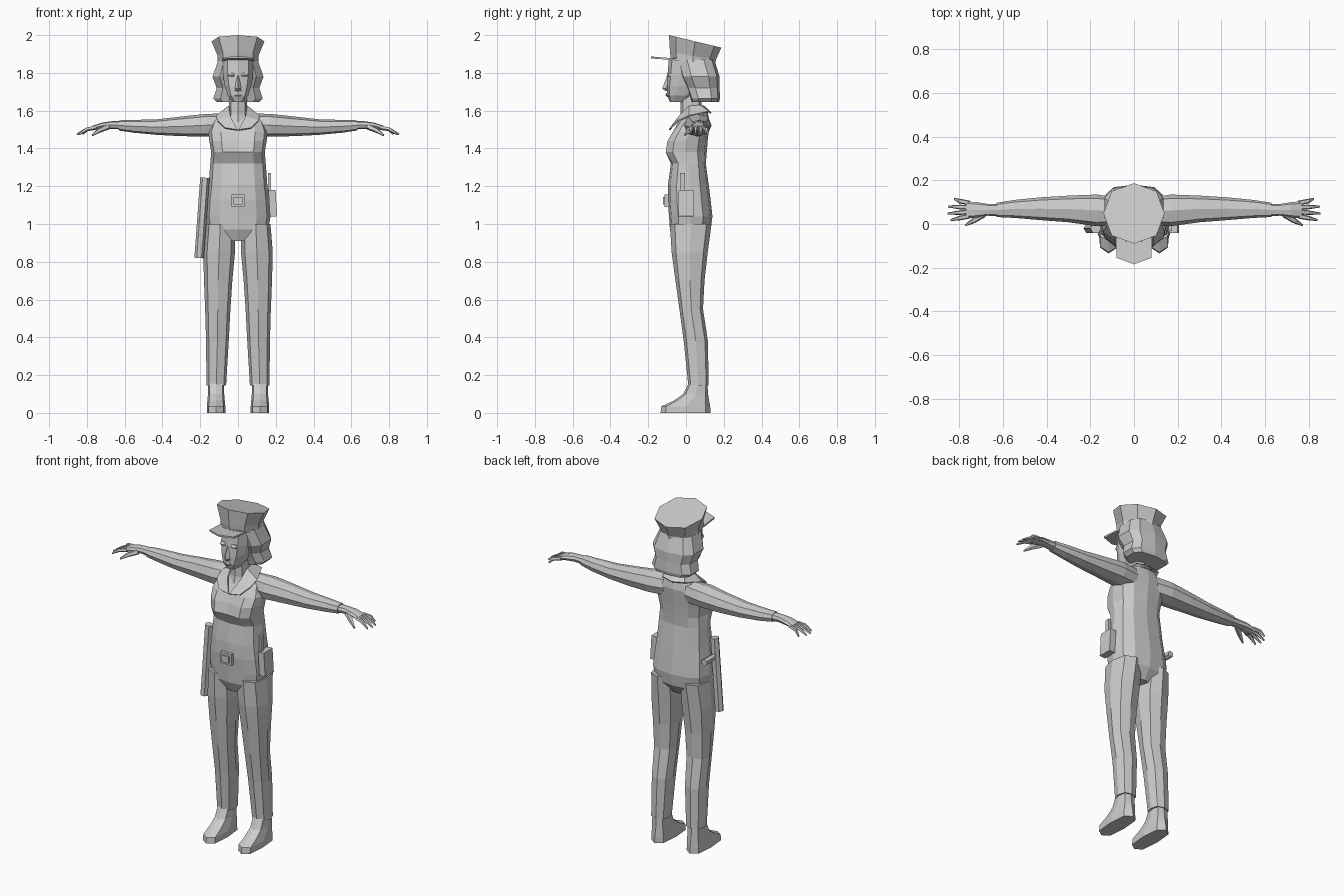
import bpy
import bmesh
import math
from mathutils import Vector, Matrix

default_cube = bpy.data.objects.get("Cube")
if default_cube:
    bpy.data.objects.remove(default_cube, do_unlink=True)

# One matte grey for the whole figure
grey = bpy.data.materials.new("plain grey")
grey.use_nodes = True
grey.diffuse_color = (0.6, 0.6, 0.6, 1)
shader = grey.node_tree.nodes["Principled BSDF"]
shader.inputs["Base Color"].default_value = grey.diffuse_color
shader.inputs["Roughness"].default_value = 0.9


def finish(name, bm, mirror=False):
    """Turn a bmesh into a flat-shaded object, optionally flipped to -x."""
    if mirror:
        bmesh.ops.scale(bm, verts=bm.verts, vec=(-1, 1, 1))
    bmesh.ops.recalc_face_normals(bm, faces=bm.faces)
    mesh = bpy.data.meshes.new(name)
    bm.to_mesh(mesh)
    bm.free()
    mesh.materials.append(grey)
    obj = bpy.data.objects.new(name, mesh)
    bpy.context.collection.objects.link(obj)
    return obj


def loft(name, rings, mirror=False):
    """Skin a closed body through rings of points and cap both ends."""
    bm = bmesh.new()
    loops = [[bm.verts.new(p) for p in ring] for ring in rings]
    count = len(loops[0])
    for low, high in zip(loops, loops[1:]):
        for i in range(count):
            j = (i + 1) % count
            bm.faces.new((low[i], low[j], high[j], high[i]))
    bm.faces.new(loops[0][::-1])
    bm.faces.new(loops[-1])
    return finish(name, bm, mirror)


def unit_ring(sides, power=0.8):
    """Boxy oval, starting at the front; yields (side, depth) pairs."""
    def soften(value):
        return math.copysign(abs(value) ** power, value) if abs(value) > 1e-6 else 0
    angles = [math.tau * i / sides for i in range(sides)]
    return [(soften(math.sin(a)), -soften(math.cos(a))) for a in angles]


def level(z, half, front, back, centre=0, sides=8, power=0.8, dip=0, tilt=0):
    """Horizontal ring; dip pulls its front centre in, tilt lowers its back."""
    mid, depth = (front + back) / 2, (back - front) / 2
    ring = [Vector((centre + half * u, mid + depth * v, z - tilt * depth * (v + 1)))
            for u, v in unit_ring(sides, power)]
    ring[0].y += dip
    return ring


def upright(x, z, half, front, back):
    """Ring across an arm that runs along x."""
    mid, depth = (front + back) / 2, (back - front) / 2
    return [Vector((x, mid + depth * v, z + half * u)) for u, v in unit_ring(8)]


def tube(name, points, radii, sides=6, mirror=False):
    """Tapered rod through a few points."""
    points = [Vector(p) for p in points]
    turn = (points[-1] - points[0]).to_track_quat("Z", "Y")
    rings = [[p + turn @ Vector((r * u, r * v, 0)) for u, v in unit_ring(sides, 1)]
             for p, r in zip(points, radii)]
    return loft(name, rings, mirror)


def box(name, centre, size, lean=0):
    bm = bmesh.new()
    place = (Matrix.Translation(centre) @ Matrix.Rotation(lean, 4, "Y")
             @ Matrix.Diagonal((*size, 1)))
    bmesh.ops.create_cube(bm, size=1, matrix=place)
    return finish(name, bm)


# Torso: height, half width, front, back, dip between the breasts
torso = [
    (0.91, 0.06, -0.06, 0.09, 0), (0.97, 0.16, -0.085, 0.13, 0),
    (1.04, 0.172, -0.09, 0.14, 0), (1.13, 0.165, -0.097, 0.13, 0),
    (1.21, 0.155, -0.095, 0.12, 0), (1.32, 0.147, -0.08, 0.105, 0),
    (1.38, 0.142, -0.12, 0.11, 0.02), (1.44, 0.152, -0.11, 0.115, 0.03),
    (1.49, 0.157, -0.078, 0.12, 0.01), (1.54, 0.14, -0.04, 0.125, 0),
    (1.59, 0.09, -0.01, 0.115, 0), (1.61, 0.05, 0, 0.09, 0),
]
loft("torso", [level(z, w, f, b, sides=12, dip=d) for z, w, f, b, d in torso])

# Neck and head
loft("neck", [level(z, w, f, b) for z, w, f, b in (
    (1.5, 0.06, -0.05, 0.08), (1.58, 0.05, -0.03, 0.085), (1.7, 0.045, -0.03, 0.08))])
loft("head", [level(z, w, f, b, sides=10) for z, w, f, b in (
    (1.645, 0.03, -0.085, 0), (1.68, 0.056, -0.1, 0.05), (1.73, 0.073, -0.102, 0.1),
    (1.79, 0.083, -0.098, 0.12), (1.88, 0.085, -0.09, 0.13))])
loft("nose", [level(z, w, f, -0.08, sides=4, power=1) for z, w, f in (
    (1.705, 0.016, -0.11), (1.717, 0.016, -0.126), (1.785, 0.008, -0.1))])
loft("lips", [level(z, w, f, -0.08, sides=6) for z, w, f in (
    (1.672, 0.012, -0.1), (1.682, 0.022, -0.108), (1.694, 0.012, -0.104))])

# Bobbed hair, pinched at the jaw
loft("hair", [level(z, w, f, b, sides=10, power=0.7) for z, w, f, b in (
    (1.645, 0.115, 0.025, 0.175), (1.665, 0.135, 0.02, 0.18), (1.72, 0.117, 0, 0.178),
    (1.78, 0.14, -0.03, 0.178), (1.87, 0.107, -0.05, 0.15))])

# Peaked cap with a flared, backward sloping crown
loft("cap", [level(z, w, f, b, power=0.9, tilt=t) for z, w, f, b, t in (
    (1.87, 0.108, -0.08, 0.155, 0.17), (1.91, 0.108, -0.085, 0.158, 0.17),
    (2.0, 0.14, -0.09, 0.187, 0.24))])
brim = [(-0.085, 0), (-0.08, -0.155), (0, -0.185), (0.08, -0.155), (0.085, 0)]
loft("cap_visor", [[Vector((x, y, z - 0.08 * y)) for x, y in brim]
                   for z in (1.862, 1.872)])

# Collar strips from the nape round to the open neckline
inner = [(0, 0.1, 1.625), (0.045, 0.075, 1.63), (0.05, 0.015, 1.625),
         (0.04, -0.04, 1.57), (0.004, -0.09, 1.5)]
outer = [(0, 0.135, 1.59), (0.075, 0.12, 1.598), (0.115, 0.015, 1.575),
         (0.11, -0.04, 1.55), (0.07, -0.085, 1.51)]

for side, flip in (("left", False), ("right", True)):
    bm = bmesh.new()
    rows = [[bm.verts.new(p) for p in row] for row in (inner, outer)]
    for i in range(len(inner) - 1):
        bm.faces.new((rows[0][i], rows[0][i + 1], rows[1][i + 1], rows[1][i]))
    collar = finish(side + "_collar", bm, flip)
    thick = collar.modifiers.new("thickness", "SOLIDIFY")
    thick.thickness = 0.008

    # Closed eyelid
    loft(side + "_eyelid", [level(z, w, f, -0.07, 0.036, sides=6) for z, w, f in (
        (1.782, 0.018, -0.098), (1.788, 0.02, -0.102), (1.8, 0.016, -0.092))], flip)

    # Sleeve and palm: x, height, half height, front, back
    loft(side + "_sleeve", [upright(*r) for r in (
        (0.07, 1.525, 0.06, 0, 0.12), (0.17, 1.523, 0.06, -0.01, 0.135),
        (0.3, 1.517, 0.052, 0.008, 0.13), (0.43, 1.513, 0.041, 0.018, 0.122),
        (0.55, 1.517, 0.034, 0.028, 0.11), (0.63, 1.522, 0.027, 0.032, 0.097))], flip)
    loft(side + "_hand", [upright(*r) for r in (
        (0.61, 1.522, 0.022, 0.036, 0.093), (0.67, 1.524, 0.02, 0.038, 0.092),
        (0.72, 1.52, 0.017, 0.03, 0.1), (0.77, 1.508, 0.012, 0.025, 0.104))], flip)

    # Fingers fan out and droop
    for i, (reach, spread) in enumerate(((0.84, 0.018), (0.853, 0.048),
                                         (0.85, 0.08), (0.823, 0.115))):
        base = 0.036 + 0.02 * i
        tube(f"{side}_finger_{i + 1}",
             [(0.755, base, 1.51), (0.8, (base + spread) / 2, 1.502),
              (reach, spread, 1.476)], (0.012, 0.011, 0.005), 5, flip)
    tube(side + "_thumb", [(0.69, 0.045, 1.515), (0.735, 0.015, 1.495),
                           (0.772, -0.006, 1.47)], (0.017, 0.013, 0.005), 5, flip)

    # Trouser leg: height, half width, front, back, centre
    loft(side + "_leg", [level(*r) for r in (
        (0.145, 0.052, 0.012, 0.12, 0.115), (0.38, 0.06, -0.012, 0.116, 0.109),
        (0.55, 0.067, -0.035, 0.09, 0.107), (0.7, 0.075, -0.056, 0.098, 0.105),
        (0.85, 0.084, -0.076, 0.115, 0.1), (1.0, 0.078, -0.085, 0.135, 0.094))], flip)

    # Low shoe with a long sloping toe
    loft(side + "_shoe", [level(z, w, f, b, 0.116, power=0.65) for z, w, f, b in (
        (0, 0.049, -0.135, 0.13), (0.035, 0.049, -0.13, 0.128),
        (0.065, 0.046, -0.065, 0.122), (0.1, 0.043, -0.015, 0.117),
        (0.17, 0.042, 0.02, 0.112))], flip)

# Belt buckle with a raised plate
box("belt_buckle", (0, -0.1, 1.122), (0.07, 0.025, 0.066))
box("buckle_plate", (0, -0.115, 1.122), (0.045, 0.012, 0.04))

# Side-handled baton on the right hip
tube("baton", [(-0.206, -0.02, 0.82), (-0.175, -0.02, 1.245)], (0.025, 0.025))
tube("baton_handle", [(-0.183, -0.02, 1.14), (-0.183, 0.09, 1.14)], (0.017, 0.02))

# Radio and aerial on the left hip
box("radio", (0.184, 0, 1.11), (0.038, 0.082, 0.14), -0.06)
box("radio_aerial", (0.167, -0.018, 1.22), (0.016, 0.027, 0.1))
